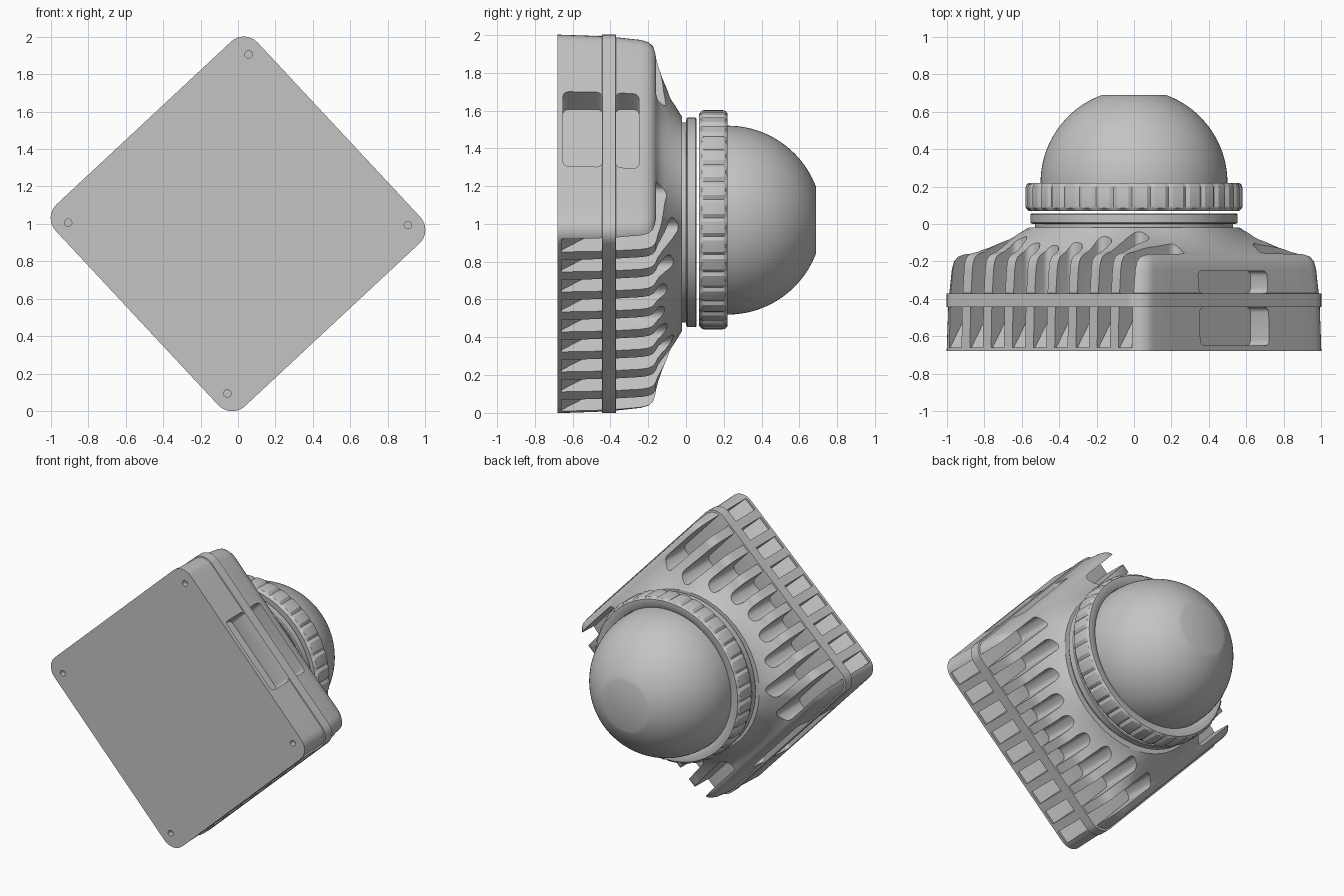
import bpy, bmesh, math
from math import sin, cos, pi, radians

if "Cube" in bpy.data.objects:
    bpy.data.objects.remove(bpy.data.objects["Cube"])

grey = bpy.data.materials.new("light_grey")
grey.use_nodes = True
colour = (0.55, 0.55, 0.55, 1)
grey.diffuse_color = colour
grey.node_tree.nodes["Principled BSDF"].inputs["Base Color"].default_value = colour

TILT = radians(43)


def place(u, v, w, zc=1.0):
    """Housing axes (u, v across the plate, w = depth) to world space."""
    return (u * cos(TILT) - v * sin(TILT), w, zc + u * sin(TILT) + v * cos(TILT))


def rounded(hx, hy, r, cx=0, cy=0, steps=8, side=0):
    """Rounded rectangle outline, with optional extra points along its sides."""
    pts = []
    for k, (sx, sy) in enumerate([(1, 1), (-1, 1), (-1, -1), (1, -1)]):
        for i in range(steps + 1):
            a = pi / 2 * (k + i / steps)
            pts.append((cx + sx * (hx - r) + r * cos(a), cy + sy * (hy - r) + r * sin(a)))
    if not side:
        return pts
    out = []
    for k, p in enumerate(pts):
        out.append(p)
        if k % (steps + 1) == steps:
            q = pts[(k + 1) % len(pts)]
            for j in range(1, side + 1):
                t = j / (side + 1)
                out.append((p[0] + (q[0] - p[0]) * t, p[1] + (q[1] - p[1]) * t))
    return out


def loft(bm, rings, closed=False):
    """Skin equal-length rings of world points; cap the ends or close the loop."""
    loops = [[bm.verts.new(p) for p in ring] for ring in rings]
    n = len(loops[0])
    pairs = list(zip(loops, loops[1:])) + ([(loops[-1], loops[0])] if closed else [])
    for a, b in pairs:
        for i in range(n):
            j = (i + 1) % n
            bm.faces.new((a[i], a[j], b[j], b[i]))
    if not closed:
        bm.faces.new(loops[0])
        bm.faces.new(loops[-1])


def finish(bm, name):
    bmesh.ops.recalc_face_normals(bm, faces=bm.faces[:])
    me = bpy.data.meshes.new(name)
    bm.to_mesh(me)
    bm.free()
    me.materials.append(grey)
    ob = bpy.data.objects.new(name, me)
    bpy.context.collection.objects.link(ob)
    return ob


def smooth(ob, angle=30):
    bpy.ops.object.select_all(action="DESELECT")
    ob.select_set(True)
    bpy.context.view_layer.objects.active = ob
    bpy.ops.object.shade_smooth_by_angle(angle=radians(angle))


def lathe(name, profile, zc, n=96, closed=False, groove=None):
    """Turn (radius, depth) points around the depth axis; groove sinks ring points."""
    bm = bmesh.new()
    rings = []
    for r, w in profile:
        ring = []
        for i in range(n):
            cut = groove if groove and r > 0.565 and i % 5 == 0 else 0
            a = 2 * pi * (i + 0.5) / n
            ring.append(((r - cut) * cos(a), w, zc + (r - cut) * sin(a)))
        rings.append(ring)
    loft(bm, rings, closed)
    ob = finish(bm, name)
    smooth(ob)
    return ob


# Housing: square shell with a mid band, blending into a round neck
def square(half, w, r=0.1):
    return [(x, y, w) for x, y in rounded(half, half, r, side=9)]


def blend(half, radius, t, w):
    out = []
    for x, y in rounded(half, half, 0.1, side=9):
        k = radius / math.hypot(x, y)
        out.append((x * (1 - t + t * k), y * (1 - t + t * k), w))
    return out


shell = [square(0.738, -0.68), square(0.732, -0.445), square(0.738, -0.443),
         square(0.738, -0.372), square(0.728, -0.37), square(0.718, -0.24),
         square(0.71, -0.2), square(0.695, -0.175), square(0.67, -0.16)]
for t, w in [(0.2, -0.148), (0.4, -0.125), (0.6, -0.095), (0.8, -0.06), (0.93, -0.035), (1, -0.02)]:
    shell.append(blend(0.67, 0.565, t, w))
bm = bmesh.new()
loft(bm, [[place(*p) for p in ring] for ring in shell])
housing = finish(bm, "housing")

# Cutters: cooling slots on two sides, grip windows on the others, screw holes
cut = bmesh.new()
for s in (1, -1):
    for i in range(9):
        u = (i - 4) * 0.155
        # open slot over the shoulder, ending at the neck
        v0 = max(0.3, math.sqrt(max(0, 0.62 ** 2 - u * u)))
        outline = rounded(0.047, (0.9 - v0) / 2, 0.035, u, s * (0.9 + v0) / 2, steps=4)
        loft(cut, [[place(x, y, w) for x, y in outline] for w in (-0.371, 0.1)])
        # sloping scoop below the band
        wedge = [(0.725, -0.66), (0.85, -0.66), (0.85, -0.444), (0.59, -0.444), (0.64, -0.54)]
        loft(cut, [[place(e, s * v, w) for v, w in wedge] for e in (u - 0.047, u + 0.047)])
    # window halves either side of the band
    for w0, w1 in ((-0.65, -0.444), (-0.371, -0.25)):
        outline = rounded(0.27, (w1 - w0) / 2, 0.03, 0, (w0 + w1) / 2, steps=4)
        loft(cut, [[place(s * e, v, w) for v, w in outline] for e in (0.6, 0.85)])
    for q in (1, -1):
        outline = rounded(0.02, 0.02, 0.0199, s * 0.66, q * 0.624, steps=4)
        loft(cut, [[place(x, y, w) for x, y in outline] for w in (-0.72, -0.64)])
cutter = finish(cut, "slot_cutter")
cutter.hide_render = True

mod = housing.modifiers.new("slots", "BOOLEAN")
mod.operation = "DIFFERENCE"
mod.solver = "EXACT"
mod.object = cutter
bpy.context.view_layer.objects.active = housing
housing.select_set(True)
bpy.ops.object.modifier_apply(modifier=mod.name)
bpy.data.objects.remove(cutter)
smooth(housing)

# Neck flange with a shallow groove
lathe("neck_flange", [(0.53, -0.04), (0.53, 0.0), (0.55, 0.002), (0.555, 0.008),
                      (0.555, 0.05), (0.55, 0.055)], 1.008)

# Grooved locking ring
lathe("locking_ring", [(0.5, 0.075), (0.562, 0.07), (0.578, 0.085), (0.58, 0.095), (0.58, 0.195),
                       (0.575, 0.21), (0.562, 0.22), (0.53, 0.22), (0.5, 0.205)],
      1.022, n=180, closed=True, groove=0.012)

# Dome with a flat tip
dome = [(0.499, 0.08)]
tip = math.acos(0.175 / 0.5)
for i in range(25):
    a = tip * i / 24
    dome.append((0.5 * cos(a), 0.22 + 0.5 * sin(a)))
lathe("dome", dome, 1.02)
